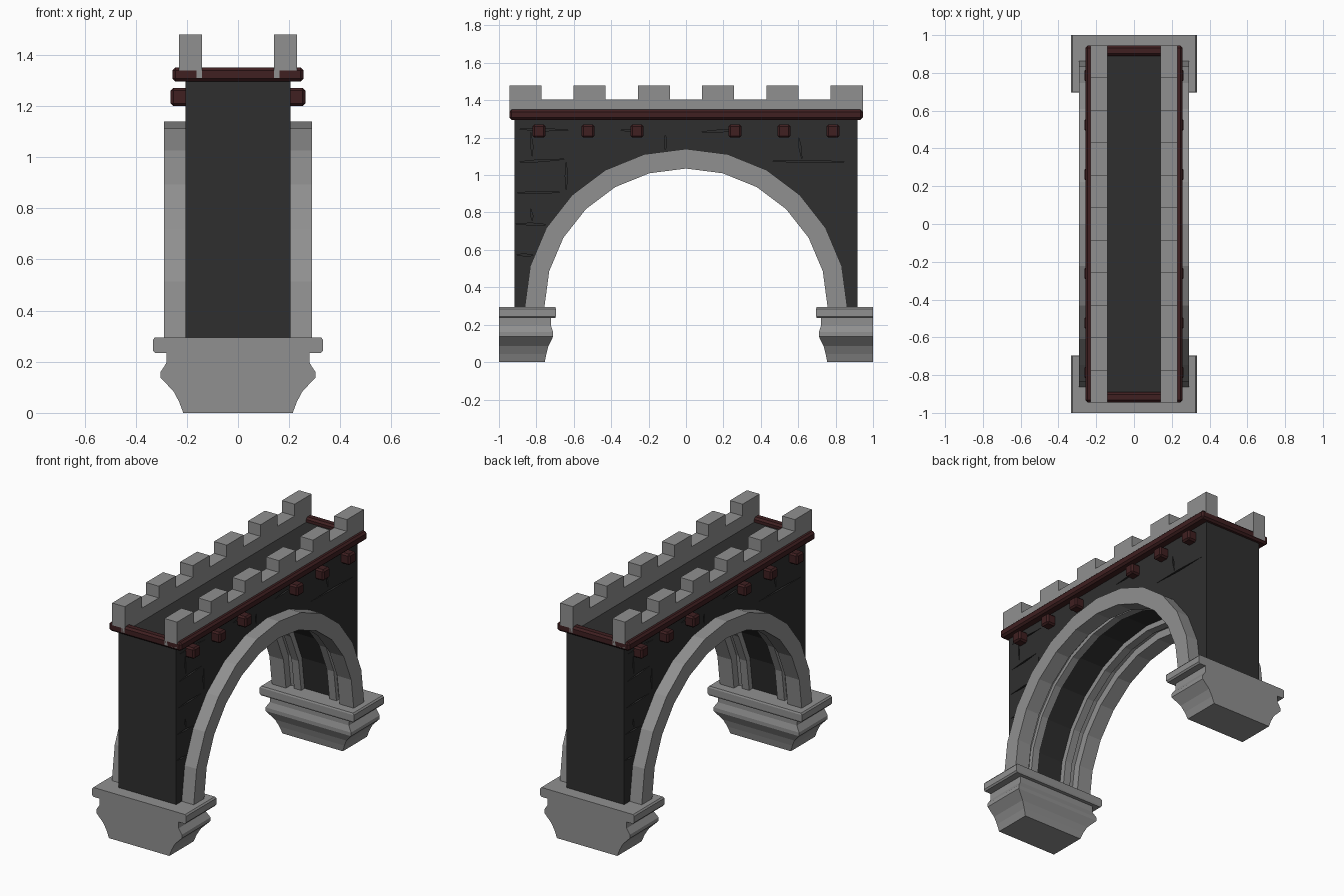
import bpy, bmesh
from math import sin, cos, pi
from mathutils import Vector

cube = bpy.data.objects.get("Cube")
if cube:
    bpy.data.objects.remove(cube, do_unlink=True)


def material(name, rgb):
    m = bpy.data.materials.new(name)
    m.use_nodes = True
    m.diffuse_color = (*rgb, 1)
    bsdf = next(n for n in m.node_tree.nodes if n.type == 'BSDF_PRINCIPLED')
    bsdf.inputs["Base Color"].default_value = (*rgb, 1)
    return m


STONE = material("grey stone", (0.28, 0.28, 0.28))
WALL = material("dark masonry", (0.028, 0.028, 0.028))
TRIM = material("dark red trim", (0.05, 0.014, 0.015))
SPRING = 0.295                      # height where the arch starts
STEPS = 12


def finish(name, bm, mat):
    bmesh.ops.recalc_face_normals(bm, faces=bm.faces)
    mesh = bpy.data.meshes.new(name)
    bm.to_mesh(mesh)
    bm.free()
    mesh.materials.append(mat)
    ob = bpy.data.objects.new(name, mesh)
    bpy.context.collection.objects.link(ob)
    return ob


def loft(bm, rings, caps=True):
    """Skin a list of closed point loops."""
    loops = [[bm.verts.new(p) for p in ring] for ring in rings]
    for a, b in zip(loops, loops[1:]):
        n = len(a)
        for i in range(n):
            bm.faces.new((a[i], a[(i + 1) % n], b[(i + 1) % n], b[i]))
    if caps:
        bm.faces.new(loops[0])
        bm.faces.new(loops[-1])


def box(name, low, high, mat, bevel=0):
    bm = bmesh.new()
    loft(bm, [[(low[0], low[1], z), (high[0], low[1], z),
               (high[0], high[1], z), (low[0], high[1], z)]
              for z in (low[2], high[2])])
    if bevel:
        bmesh.ops.bevel(bm, geom=bm.edges[:], offset=bevel, segments=1,
                        affect='EDGES')
    return finish(name, bm, mat)


def arch_point(offset, i):
    t = pi * i / STEPS
    return -(0.757 + offset) * cos(t), SPRING + (0.74 + offset) * sin(t)


# Wall with arched opening
outline = [(-0.918, SPRING), (-0.918, 1.32), (0.918, 1.32), (0.918, SPRING)]
outline += [arch_point(0.06, i) for i in range(STEPS, -1, -1)]
bm = bmesh.new()
loft(bm, [[(x, y, z) for y, z in outline] for x in (-0.205, 0.205)])
wall = finish("arch_wall", bm, WALL)

# Masonry cracks: (y, z) start and end on the side faces
cracks = [
    (-.89, 1.245, -.62, 1.24), (-.35, 1.24, -.22, 1.235), (.07, 1.23, .28, 1.24),
    (-.90, 1.07, -.65, 1.085), (-.91, .905, -.65, .91), (-.64, 1.07, -.64, .92),
    (-.83, 1.23, -.82, 1.09), (-.83, .82, -.82, .75), (-.91, .74, -.74, .735),
    (-.91, .575, -.81, .57), (.44, 1.075, .88, 1.07), (.60, 1.21, .62, 1.085),
    (-.11, 1.22, -.11, 1.13),
]
bm = bmesh.new()
for y0, z0, y1, z1 in cracks:
    a, b = Vector((y0, z0)), Vector((y1, z1))
    side = (b - a).normalized().orthogonal() * 0.006
    mid = (a + b) / 2
    diamond = [a, mid + side, b, mid - side]
    for s in (1, -1):
        loft(bm, [[(s * x, s * p.x, p.y) for p in diamond] for x in (0.19, 0.22)])
cutter = finish("crack_cutter", bm, WALL)
cutter.hide_render = True
cutter.hide_viewport = True
cut = wall.modifiers.new("cracks", 'BOOLEAN')
cut.operation = 'DIFFERENCE'
cut.solver = 'EXACT'
cut.object = cutter

# Stepped arch mouldings, one on each face
section = [(.29, 0), (.29, .105), (.10, .105), (.10, .025), (.15, .025),
           (.15, .05), (.19, .05), (.19, 0)]
for s, label in ((1, "left"), (-1, "right")):
    bm = bmesh.new()
    rings = []
    for i in range(STEPS + 1):
        rings.append([(s * x, *arch_point(o, i)) for x, o in section])
    loft(bm, rings)
    finish(label + "_arch_moulding", bm, STONE)

# Moulded pedestals: half width and height, flat on the outer end
profile = [(.214, 0), (.23, .043), (.253, .086), (.303, .137), (.303, .16),
           (.28, .195), (.28, .235), (.325, .235), (.333, .245), (.333, .285),
           (.325, SPRING)]
for s, label in ((-1, "front"), (1, "back")):
    bm = bmesh.new()
    rings = []
    for w, z in profile:
        inner = s * (0.755 - (w - 0.214) * 0.5)
        rings.append([(-w, s, z), (w, s, z), (w, inner, z), (-w, inner, z)])
    loft(bm, rings)
    finish(label + "_pedestal", bm, STONE)

# Cornice rails, parapets, merlons and corbels on each side
for s, label in ((1, "left"), (-1, "right")):
    def side_box(part, x0, x1, y0, y1, z0, z1, mat, bevel=0):
        lo, hi = sorted((s * x0, s * x1))
        box(label + "_" + part, (lo, y0, z0), (hi, y1, z1), mat, bevel)

    side_box("cornice", .15, .257, -.945, .945, 1.295, 1.35, TRIM, .012)
    side_box("parapet", .14, .23, -.945, .945, 1.31, 1.405, STONE)
    for k in (-5, -3, -1, 1, 3, 5):
        y = k * 0.1718
        side_box("merlon", .14, .23, y - .086, y + .086, 1.405, 1.48, STONE)
    for k in (-3, -2, -1, 1, 2, 3):
        y = k * 0.262
        side_box("corbel", .19, .263, y - .035, y + .035, 1.2, 1.27, TRIM, .01)

# Cornice across both ends
for s, label in ((-1, "front"), (1, "back")):
    lo, hi = sorted((s * 0.89, s * 0.945))
    box(label + "_cornice", (-.257, lo, 1.295), (.257, hi, 1.35), TRIM, .012)
